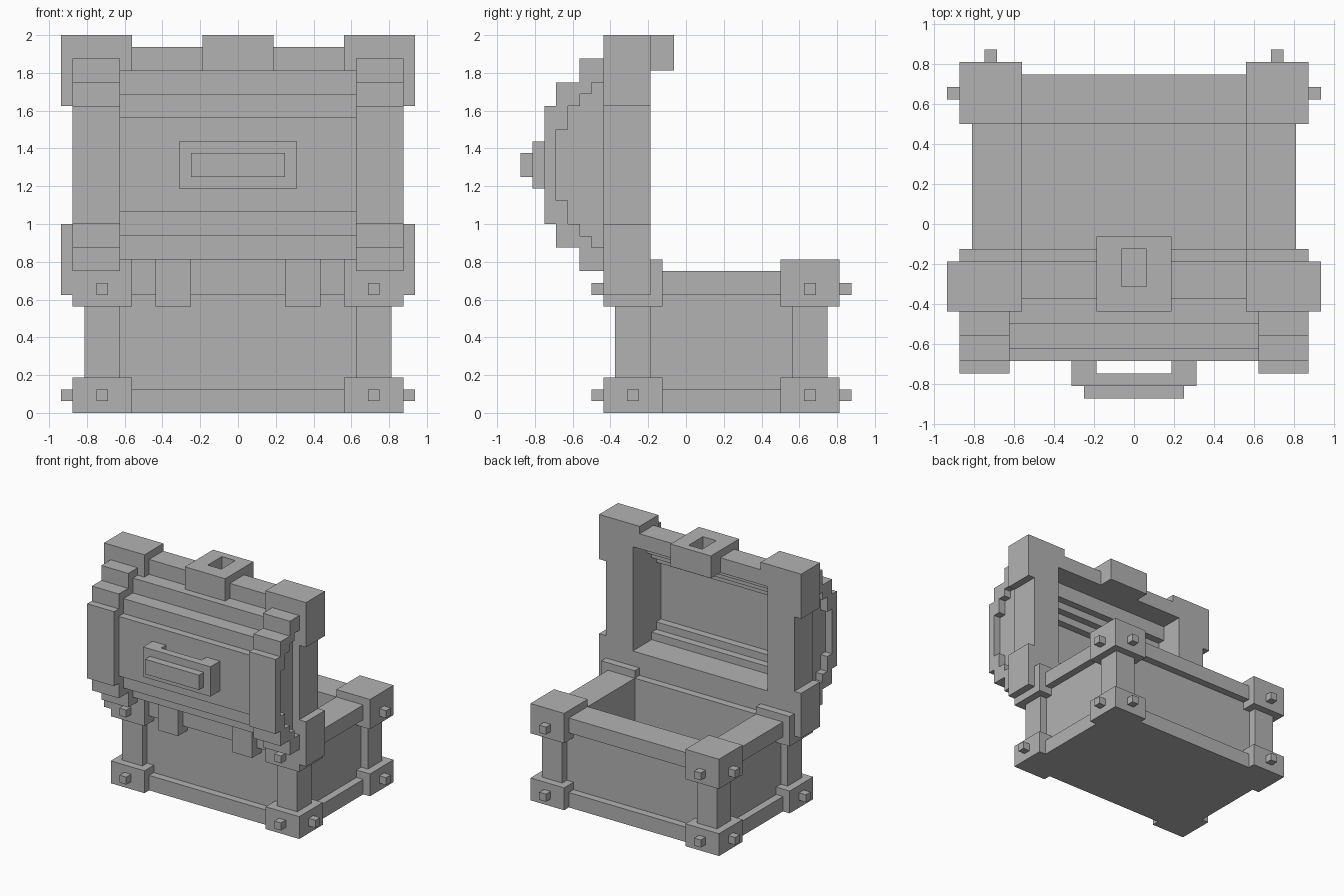
import bpy
import bmesh

cube = bpy.data.objects.get("Cube")
if cube:
    bpy.data.objects.remove(cube, do_unlink=True)

U = 1 / 16  # one block of the grid
MID = 21    # height of the middle of the open lid

grey = bpy.data.materials.new("plain grey")
grey.use_nodes = True
grey.diffuse_color = (0.45, 0.45, 0.45, 1)
grey.node_tree.nodes["Principled BSDF"].inputs["Base Color"].default_value = grey.diffuse_color


def finish(name, bm):
    """Scale a block-sized mesh to the model and add it to the scene."""
    bmesh.ops.recalc_face_normals(bm, faces=bm.faces)
    bmesh.ops.scale(bm, vec=(U, U, U), verts=bm.verts)
    mesh = bpy.data.meshes.new(name)
    bm.to_mesh(mesh)
    bm.free()
    mesh.materials.append(grey)
    obj = bpy.data.objects.new(name, mesh)
    bpy.context.collection.objects.link(obj)
    return obj


def box(name, x, y, z):
    bm = bmesh.new()
    bmesh.ops.create_cube(bm, size=1)
    for v in bm.verts:
        v.co = [r[0] if c < 0 else r[1] for c, r in zip(v.co, (x, y, z))]
    return finish(name, bm)


def pair(name, x, y, z):
    """A box on the left and its mirror image on the right."""
    box("left_" + name, x, y, z)
    box("right_" + name, (-x[1], -x[0]), y, z)


def prism(name, half, x):
    """Extrude along x a (y, height) half outline, mirrored about the lid middle."""
    outline = [(y, MID + h) for y, h in half] + [(y, MID - h) for y, h in reversed(half)]
    bm = bmesh.new()
    face = bm.faces.new([bm.verts.new((x[0], y, z)) for y, z in outline])
    side = bmesh.ops.extrude_face_region(bm, geom=[face])
    verts = [g for g in side["geom"] if isinstance(g, bmesh.types.BMVert)]
    bmesh.ops.translate(bm, vec=(x[1] - x[0], 0, 0), verts=verts)
    return finish(name, bm)


# Chest base: floor, rails and recessed wall panels
box("floor", (-13, 13), (-6, 12), (0, 2))
for name, rail, panel in (("front", (-6, -2), (-5, -2)), ("back", (8, 12), (8, 11))):
    box(name + "_top_rail", (-13, 13), rail, (10, 12))
    box(name + "_panel", (-12, 12), panel, (2, 10))
pair("top_rail", (9, 13), (-2, 8), (10, 12))
pair("side_panel", (9, 12), (-2, 8), (2, 10))

# Corner posts, with corner blocks and pegs at both heights
for name, cap, post, side_peg, end_peg in (
        ("front", (-7, -2), (-6, -3), (-5, -4), (-8, -7)),
        ("back", (8, 13), (9, 12), (10, 11), (13, 14))):
    pair(name + "_post", (10, 13), post, (2, 10))
    for level, z, peg in (("lower", (0, 3), (1, 2)), ("upper", (9, 13), (10, 11))):
        part = name + "_" + level
        pair(part + "_corner", (9, 14), cap, z)
        pair(part + "_side_peg", (14, 15), side_peg, peg)
        pair(part + "_end_peg", (11, 12), end_peg, peg)

# Hinges
pair("hinge", (4, 7), (-7, -5), (9, 13))

# Lid rim and its corner blocks
pair("lid_top_rim", (3, 10), (-6, -3), (29, 31))
box("lid_bottom_rim", (-10, 10), (-6, -3), (11, 15))
pair("lid_side_rim", (10, 14), (-7, -3), (11, 31))
for name, z, lip in (("top", (26, 32), (29, 32)), ("bottom", (10, 16), (10, 15))):
    pair("lid_" + name + "_corner", (10, 15), (-7, -3), z)
    pair("lid_" + name + "_corner_lip", (9, 10), (-7, -3), lip)

# Stepped lid shell between the bands
shell_outer = [(-6, 8), (-8, 8), (-8, 6), (-10, 6), (-10, 4), (-11, 4)]
shell_inner = [(-9, 4), (-8, 4), (-8, 5), (-7, 5), (-7, 6), (-6, 6)]
# The outline runs as an open C, so the inner half is walked back afterwards
outline = shell_outer + [(y, -h) for y, h in reversed(shell_outer)]
outline += [(y, -h) for y, h in reversed(shell_inner)] + shell_inner


def ring(name, points, x):
    bm = bmesh.new()
    face = bm.faces.new([bm.verts.new((x[0], y, MID + h)) for y, h in points])
    side = bmesh.ops.extrude_face_region(bm, geom=[face])
    verts = [g for g in side["geom"] if isinstance(g, bmesh.types.BMVert)]
    bmesh.ops.translate(bm, vec=(x[1] - x[0], 0, 0), verts=verts)
    return finish(name, bm)


ring("lid_shell", outline, (-10, 10))

# Stepped end bands, each with a shallow stepped recess on its outer side
band = [(-7, 9), (-9, 9), (-9, 7), (-11, 7), (-11, 5), (-12, 5)]
recess = [(-11, 3), (-10, 3), (-10, 5), (-9, 5), (-9, 6), (-8, 6), (-8, 7), (-7, 7)]
band_ring = band + [(y, -h) for y, h in reversed(band)]
band_ring += [(y, -h) for y, h in reversed(recess)] + recess
for name, s in (("left", 1), ("right", -1)):
    prism(name + "_band", band, (10 * s, 13 * s))
    ring(name + "_band_edge", band_ring, (13 * s, 14 * s))

# Latch with a slot sunk into its top
box("latch_base", (-3, 3), (-7, -1), (29, 30))
pair("latch_side", (1, 3), (-7, -1), (30, 32))
box("latch_front", (-1, 1), (-7, -5), (30, 32))
box("latch_back", (-1, 1), (-2, -1), (30, 32))

# Handle on the lid
pair("handle_mount", (3, 5), (-12, -11), (19, 23))
box("handle_bar", (-5, 5), (-13, -12), (19, 23))
box("handle_grip", (-4, 4), (-14, -13), (20, 22))
